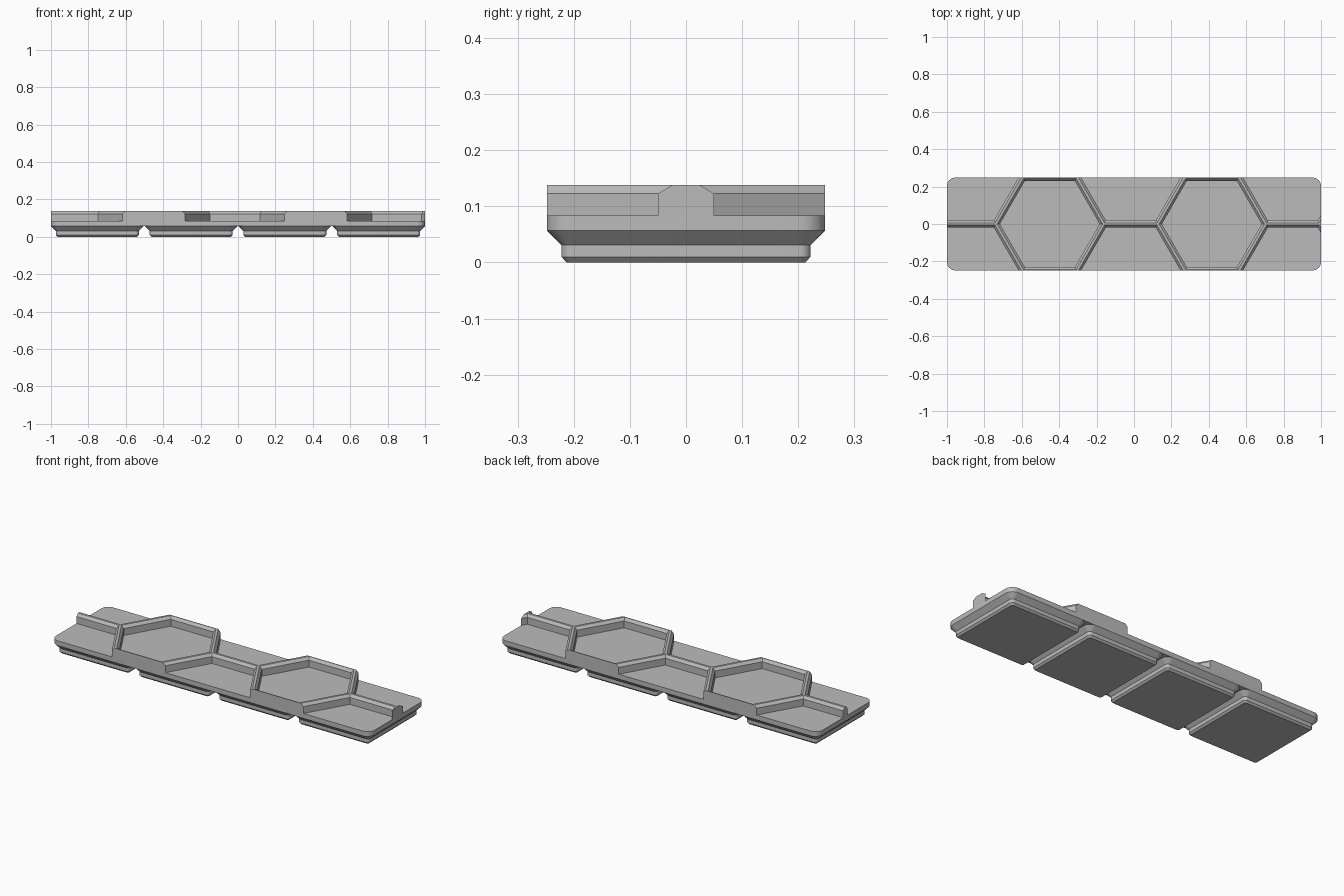
import bpy, bmesh, math

if "Cube" in bpy.data.objects:
    bpy.data.objects.remove(bpy.data.objects["Cube"], do_unlink=True)

HALF_Y = 0.248                       # half depth of the tray and of each foot
SHELF, FLOOR, RIM, TOP = 0.057, 0.084, 0.123, 0.138
CELL = 0.25                          # apothem of one hexagon cell
SIDE = 2 * CELL / math.sqrt(3)
PITCH = 0.5015                       # spacing of the feet
FIRST = -0.45                        # x of the first full hexagon

grey = bpy.data.materials.new("plain grey")
grey.use_nodes = True
colour = (0.5, 0.5, 0.5, 1)
grey.diffuse_color = colour
grey.node_tree.nodes["Principled BSDF"].inputs["Base Color"].default_value = colour


def rounded_rect(hx, hy, r, z, steps=8):
    points = []
    for q, (sx, sy) in enumerate([(1, 1), (-1, 1), (-1, -1), (1, -1)]):
        for i in range(steps + 1):
            a = math.pi / 2 * (q + i / steps)
            points.append((sx * (hx - r) + r * math.cos(a),
                           sy * (hy - r) + r * math.sin(a), z))
    return points


def hexagon(cx, cy, apothem, z):
    r = apothem * 2 / math.sqrt(3)
    return [(cx + r * math.cos(i * math.pi / 3),
             cy + r * math.sin(i * math.pi / 3), z) for i in range(6)]


def loft(bm, rings, cap_top=True):
    loops = [[bm.verts.new(p) for p in ring] for ring in rings]
    n = len(loops[0])
    for low, high in zip(loops, loops[1:]):
        for i in range(n):
            j = (i + 1) % n
            bm.faces.new((low[i], low[j], high[j], high[i]))
    bm.faces.new(loops[0][::-1])
    if cap_top:
        bm.faces.new(loops[-1])


def make_object(name, bm):
    mesh = bpy.data.meshes.new(name)
    bm.to_mesh(mesh)
    bm.free()
    mesh.materials.append(grey)
    obj = bpy.data.objects.new(name, mesh)
    bpy.context.collection.objects.link(obj)
    return obj


# Tray block, from the shelf above the feet to the top of the walls
bm = bmesh.new()
loft(bm, [rounded_rect(1, HALF_Y, 0.045, z) for z in (SHELF, TOP)])
tray = make_object("hexagon_tray", bm)

# Hexagon pockets on a honeycomb grid; each flares at the top to chamfer the walls
bm = bmesh.new()
centres = [(FIRST + 3 * SIDE * k, 0) for k in range(2)]
centres += [(FIRST + SIDE * (3 * k - 1.5), s * CELL) for k in range(3) for s in (-1, 1)]
for cx, cy in centres:
    loft(bm, [hexagon(cx, cy, CELL - wall, z) for wall, z in
              ((0.019, FLOOR), (0.019, RIM), (0.0065, TOP), (0.0065, TOP + 0.05))])
pockets = make_object("pocket_cutter", bm)
pockets.hide_render = True

cut = tray.modifiers.new("pockets", "BOOLEAN")
cut.operation = "DIFFERENCE"
cut.solver = "EXACT"
cut.object = pockets
bpy.context.view_layer.objects.active = tray
bpy.ops.object.modifier_apply(modifier=cut.name)
bpy.data.objects.remove(pockets, do_unlink=True)

# Four stepped feet, chamfered at the bottom and flaring out under the tray
parts = [tray]
for k in range(4):
    bm = bmesh.new()
    loft(bm, [rounded_rect(h, h, r, z) for h, r, z in
              ((0.2125, 0.01, 0), (0.222, 0.019, 0.01),
               (0.222, 0.019, 0.031), (HALF_Y, 0.045, SHELF))], cap_top=False)
    foot = make_object(f"foot_{k + 1}", bm)
    foot.location.x = (k - 1.5) * PITCH
    parts.append(foot)

# Smooth the rounded corners, keep the edges crisp
bpy.ops.object.select_all(action="DESELECT")
for part in parts:
    part.select_set(True)
bpy.context.view_layer.objects.active = tray
bpy.ops.object.shade_smooth_by_angle(angle=math.radians(25))
